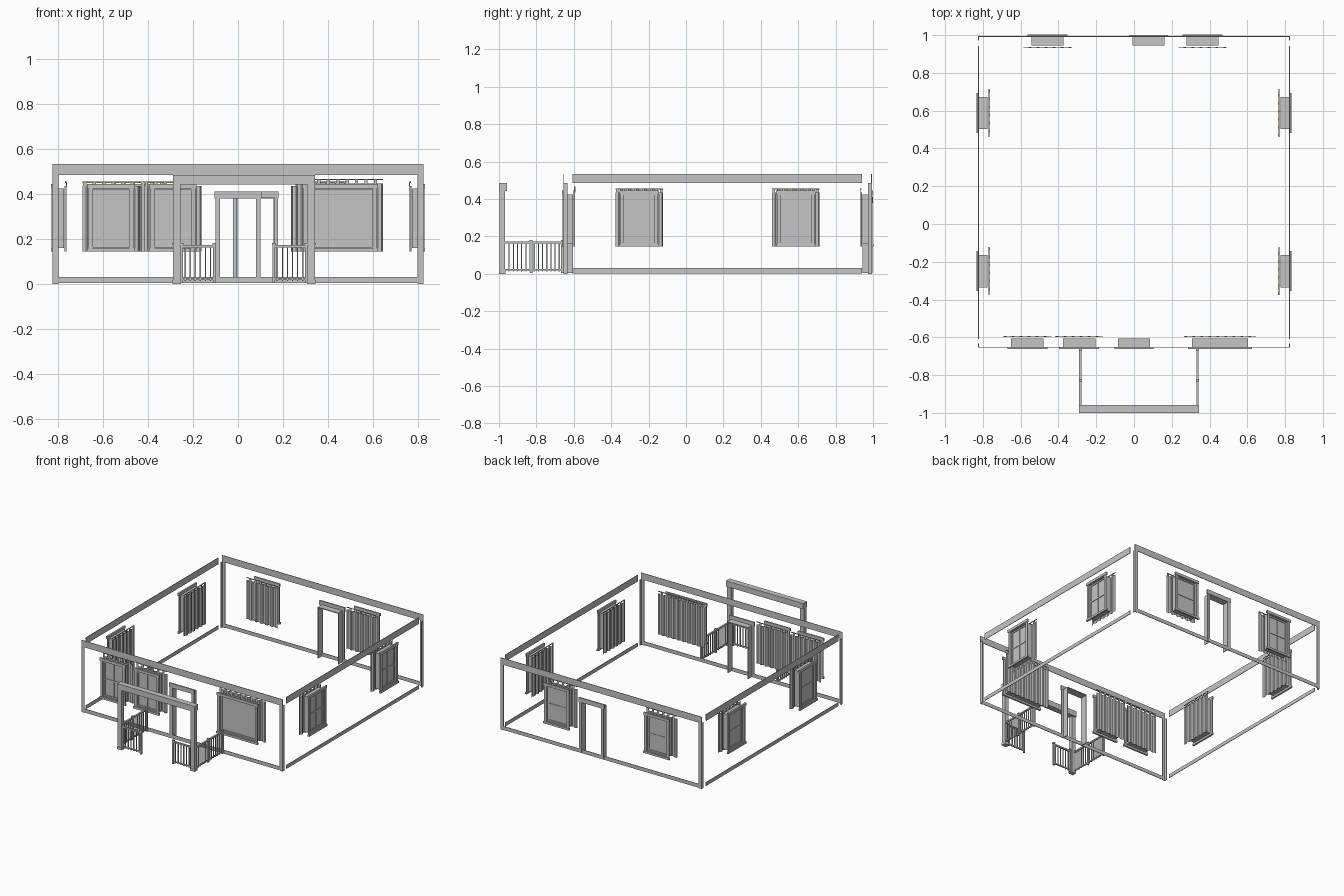
import bpy, bmesh
from math import radians
from mathutils import Matrix, Vector

if "Cube" in bpy.data.objects:
    bpy.data.objects.remove(bpy.data.objects["Cube"])


def material(name, rgb):
    m = bpy.data.materials.new(name)
    m.use_nodes = True
    m.diffuse_color = (*rgb, 1)
    m.node_tree.nodes["Principled BSDF"].inputs["Base Color"].default_value = (*rgb, 1)
    return m


GREY = material("plain grey", (0.56, 0.56, 0.56))
GOLD = material("dull gold", (0.42, 0.36, 0.16))

FRONT, BACK, SIDE = -0.655, 0.994, 0.825


def wall_frame(wall, pos):
    """Local x runs along the wall, local y points into the house."""
    angle, origin = {
        "front": (0, (pos, FRONT, 0)),
        "back": (180, (pos, BACK, 0)),
        "left": (90, (SIDE, pos, 0)),
        "right": (-90, (-SIDE, pos, 0)),
    }[wall]
    return Matrix.Translation(origin) @ Matrix.Rotation(radians(angle), 4, "Z")


def finish(name, bm, frame=Matrix(), mat=GREY):
    mesh = bpy.data.meshes.new(name)
    bm.to_mesh(mesh)
    bm.free()
    mesh.materials.append(mat)
    ob = bpy.data.objects.new(name, mesh)
    ob.matrix_world = frame
    bpy.context.collection.objects.link(ob)
    return ob


def boxes(name, spans, frame=Matrix(), mat=GREY):
    """Each span is (x0, x1, y0, y1, z0, z1)."""
    bm = bmesh.new()
    for x0, x1, y0, y1, z0, z1 in spans:
        size = Matrix.Diagonal((x1 - x0, y1 - y0, z1 - z0, 1))
        mid = Vector((x0 + x1, y0 + y1, z0 + z1)) / 2
        bmesh.ops.create_cube(bm, size=1, matrix=Matrix.Translation(mid) @ size)
    return finish(name, bm, frame, mat)


def both(x0, x1, *rest):
    return [(x0, x1, *rest), (-x1, -x0, *rest)]


def curtain(name, frame, half, pleats, top):
    # pleated cloth
    bm = bmesh.new()
    step = 2 * half / pleats
    path = []
    for i in range(pleats):
        u = -half + i * step
        path += [(u, 0.062), (u + step * 0.35, 0.062), (u + step * 0.5, 0.053), (u + step * 0.85, 0.053)]
    path.append((half, 0.062))
    low = [bm.verts.new((u, d, 0.145)) for u, d in path]
    high = [bm.verts.new((u, d, top - 0.02)) for u, d in path]
    for i in range(len(path) - 1):
        bm.faces.new((low[i], low[i + 1], high[i + 1], high[i]))
    finish(name + "_cloth", bm, frame)
    # hanging tabs and rod
    tabs = [(-half + (i + 0.05) * step, -half + (i + 0.4) * step, 0.06, 0.063, top - 0.021, top)
            for i in range(pleats)]
    boxes(name + "_tabs", tabs, frame)
    boxes(name + "_rod", [(-half, half, 0.056, 0.06, top - 0.005, top)], frame, GOLD)


def window(name, wall, pos, half=0.085, pleats=6, top=0.455, sashed=True):
    frame = wall_frame(wall, pos)
    h = half
    # outer casing with header and sill
    boxes(name + "_casing",
          both(h - 0.003, h + 0.016, -0.004, 0.004, 0.155, 0.43)
          + [(-h - 0.021, h + 0.021, -0.007, 0.005, 0.425, 0.445),
             (-h - 0.021, h + 0.021, -0.008, 0.005, 0.145, 0.16)], frame)
    # reveal lining
    boxes(name + "_lining",
          both(h - 0.004, h, 0, 0.05, 0.16, 0.425)
          + [(-h, h, 0, 0.05, 0.421, 0.425), (-h, h, 0, 0.05, 0.16, 0.164)], frame)
    # sash bars and pane
    sash = both(h - 0.014, h - 0.004, 0.008, 0.018, 0.164, 0.421)
    sash += [(-h, h, 0.008, 0.018, z, z + 0.01) for z in (0.164, 0.411)]
    if sashed:
        sash += [(-h, h, 0.009, 0.019, 0.286, 0.296), (-0.002, 0.002, 0.01, 0.016, 0.17, 0.415)]
    boxes(name + "_sash", sash, frame)
    boxes(name + "_pane", [(-h, h, 0.013, 0.015, 0.164, 0.421)], frame)
    curtain(name + "_curtain", frame, h + 0.042, pleats, top)


def doorway(name, wall, pos):
    frame = wall_frame(wall, pos)
    boxes(name + "_casing", both(0.081, 0.1, -0.004, 0.004, 0.005, 0.385)
          + [(-0.104, 0.104, -0.006, 0.005, 0.38, 0.412)], frame)
    boxes(name + "_lining", both(0.08, 0.085, 0, 0.05, 0.005, 0.385)
          + [(-0.085, 0.085, 0, 0.05, 0.38, 0.386)], frame)


# wall trim: top and bottom bands
for wall in ("front", "back"):
    boxes(wall + "_bands", [(-SIDE, SIDE, 0, 0.004, 0.485, 0.533),
                            (-SIDE, SIDE, 0, 0.004, 0.003, 0.03)], wall_frame(wall, 0))
for wall in ("left", "right"):
    boxes(wall + "_bands", [(-0.775, 0.775, 0, 0.004, 0.485, 0.533),
                            (-0.775, 0.775, 0, 0.004, 0.003, 0.03)], wall_frame(wall, 0.167))

# L-shaped corner boards
for wall in ("front", "back"):
    boxes(wall + "_corner_boards",
          both(SIDE - 0.025, SIDE, 0, 0.004, 0, 0.486)
          + both(SIDE - 0.004, SIDE, 0, 0.022, 0, 0.486), wall_frame(wall, 0))

# windows and doors
window("front_window_a", "front", -0.565)
window("front_window_b", "front", -0.29)
window("front_picture_window", "front", 0.455, 0.148, 9, 0.467, False)
window("back_window_a", "back", -0.457)
window("back_window_b", "back", 0.363)
for wall in ("left", "right"):
    window(wall + "_window_a", wall, -0.25)
    window(wall + "_window_b", wall, 0.587)
doorway("front_door", "front", 0)
doorway("back_door", "back", 0.077)

# porch beam and posts
boxes("porch_beam", [(-0.29, 0.343, -1, -0.957, 0.443, 0.485)])
for name, x in (("right", -0.273), ("left", 0.326)):
    boxes("porch_post_" + name, [(x - 0.016, x + 0.016, -0.996, -0.968, 0, 0.444),
                                 (x - 0.019, x + 0.019, -0.999, -0.965, 0, 0.018)])


def railing(name, start, length, angle, newels):
    frame = Matrix.Translation(start) @ Matrix.Rotation(radians(angle), 4, "Z")
    spans = [(0, length, -0.006, 0.006, 0.163, 0.173), (0, length, -0.004, 0.004, 0.018, 0.026)]
    count = round(length / 0.022)
    for i in range(1, count):
        u = i * length / count
        spans.append((u - 0.003, u + 0.003, -0.003, 0.003, 0.012, 0.165))
    for u in newels:
        spans.append((u - 0.006, u + 0.006, -0.006, 0.006, 0.005, 0.175))
        spans.append((u - 0.008, u + 0.008, -0.008, 0.008, 0.173, 0.182))
    boxes(name, spans, frame)


# porch railings: front pair and side pair
railing("front_railing_right", (-0.257, -0.982, 0), 0.157, 0, (0.006, 0.151))
railing("front_railing_left", (0.31, -0.982, 0), 0.157, 180, (0.006, 0.151))
railing("side_railing_right", (-0.284, -0.968, 0), 0.313, 90, (0.14, 0.307))
railing("side_railing_left", (0.336, -0.968, 0), 0.313, 90, (0.14, 0.307))
